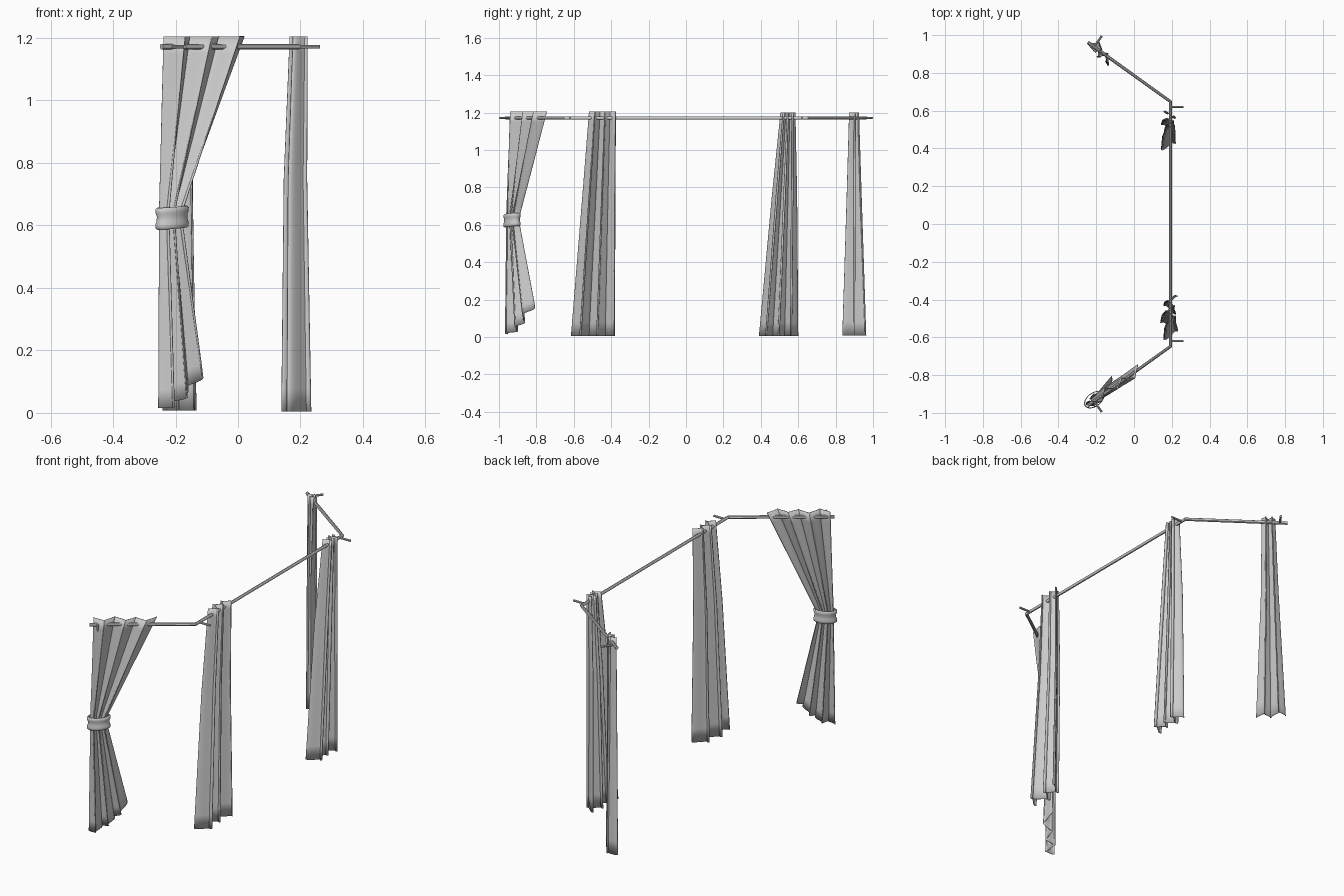
import bpy, bmesh
from math import sin, cos, pi
from mathutils import Vector

if "Cube" in bpy.data.objects:
    bpy.data.objects.remove(bpy.data.objects["Cube"])

ROD_Z = 1.172


def finish(name, bm):
    mesh = bpy.data.meshes.new(name)
    bmesh.ops.recalc_face_normals(bm, faces=bm.faces)
    bm.to_mesh(mesh)
    bm.free()
    for p in mesh.polygons:
        p.use_smooth = True
    ob = bpy.data.objects.new(name, mesh)
    bpy.context.collection.objects.link(ob)
    return ob


def tube(name, pts, radius):
    cu = bpy.data.curves.new(name, 'CURVE')
    cu.dimensions = '3D'
    cu.bevel_depth = radius
    cu.bevel_resolution = 3
    cu.use_fill_caps = True
    sp = cu.splines.new('POLY')
    sp.points.add(len(pts) - 1)
    for p, (x, y) in zip(sp.points, pts):
        p.co = (x, y, ROD_Z, 1)
    sp.use_smooth = False
    ob = bpy.data.objects.new(name, cu)
    bpy.context.collection.objects.link(ob)


def curtain(name, levels, waves, out, lift=0.0, nu=72, rows=10):
    """levels: (z, start xy, end xy, pleat depth), top to bottom; out: outward normal"""
    out = Vector(out).normalized()
    bm = bmesh.new()
    grid = []
    for k in range(len(levels) - 1):
        (z0, a0, b0, d0), (z1, a1, b1, d1) = levels[k:k + 2]
        last = k == len(levels) - 2
        for j in range(rows + (1 if last else 0)):
            t = j / rows
            a = Vector(a0).lerp(Vector(a1), t)
            b = Vector(b0).lerp(Vector(b1), t)
            d = d0 + (d1 - d0) * t
            run = (b - a).normalized()
            row = []
            for i in range(nu + 1):
                u = i / nu
                ph = 2 * pi * waves * u
                wave = -cos(ph) + 0.25 * sin(0.5 * ph + 1)
                p = a.lerp(b, u) + out * d * wave * 0.9 - run * d * 0.3 * sin(2 * ph)
                z = z0 + (z1 - z0) * t
                if last:
                    z += lift * u * u * t
                row.append(bm.verts.new((p.x, p.y, z)))
            grid.append(row)
    for r, s in zip(grid, grid[1:]):
        for i in range(nu):
            bm.faces.new((r[i], r[i + 1], s[i + 1], s[i]))
    ob = finish(name, bm)
    m = ob.modifiers.new("cloth", 'SOLIDIFY')
    m.thickness = 0.003
    m.offset = 0


# bay-window rod and its wall brackets
tube("curtain_rod", [(-0.245, 0.962), (0.193, 0.648), (0.193, -0.648), (-0.245, -0.962)], 0.009)
for s, side in ((-1, "left"), (1, "right")):
    tube("corner_bracket_" + side, [(0.193, s * 0.62), (0.262, s * 0.62)], 0.006)
    tube("end_bracket_" + side, [(-0.212, s * 0.938), (-0.170, s * 0.996)], 0.006)

# tied-back curtain on the left wing
curtain("tied_curtain", [
    (1.205, (-0.228, -0.95), (0.035, -0.765), 0.024),
    (0.65, (-0.243, -0.953), (-0.178, -0.906), 0.018),
    (0.60, (-0.243, -0.953), (-0.178, -0.906), 0.018),
    (0.015, (-0.243, -0.968), (-0.105, -0.83), 0.026)],
    3, (0.58, -0.81), lift=0.145)

# hanging curtains
curtain("front_curtain_left", [
    (1.205, (0.195, -0.515), (0.195, -0.378), 0.026),
    (0.75, (0.185, -0.55), (0.185, -0.382), 0.034),
    (0.005, (0.188, -0.61), (0.188, -0.385), 0.044)], 2.5, (1, 0))
curtain("front_curtain_right", [
    (1.2, (0.193, 0.58), (0.193, 0.51), 0.022),
    (0.75, (0.185, 0.588), (0.185, 0.465), 0.032),
    (0.005, (0.183, 0.595), (0.183, 0.395), 0.036)], 3, (1, 0))
curtain("wing_curtain_right", [
    (1.2, (-0.195, 0.917), (-0.138, 0.884), 0.018),
    (0.75, (-0.205, 0.932), (-0.142, 0.875), 0.024),
    (0.008, (-0.228, 0.965), (-0.125, 0.855), 0.030)], 2, (0.58, 0.81))

# tie-back band with rolled rims
bm = bmesh.new()
profile = [(0.92, 0.59), (1.03, 0.594), (1.04, 0.606), (0.96, 0.617), (0.95, 0.632),
           (1.03, 0.643), (1.04, 0.655), (0.92, 0.66)]
n = 32
run, nrm = Vector((0.81, 0.58)), Vector((0.58, -0.81))
rings = []
for r, z in profile:
    ring = []
    for i in range(n):
        a = 2 * pi * i / n
        p = Vector((-0.211, -0.93)) + run * 0.058 * r * cos(a) + nrm * 0.036 * r * sin(a)
        ring.append(bm.verts.new((p.x, p.y, z + 0.004 * cos(a))))
    rings.append(ring)
for a, b in zip(rings, rings[1:]):
    for i in range(n):
        bm.faces.new((a[i], a[(i + 1) % n], b[(i + 1) % n], b[i]))
finish("tie_band", bm)
